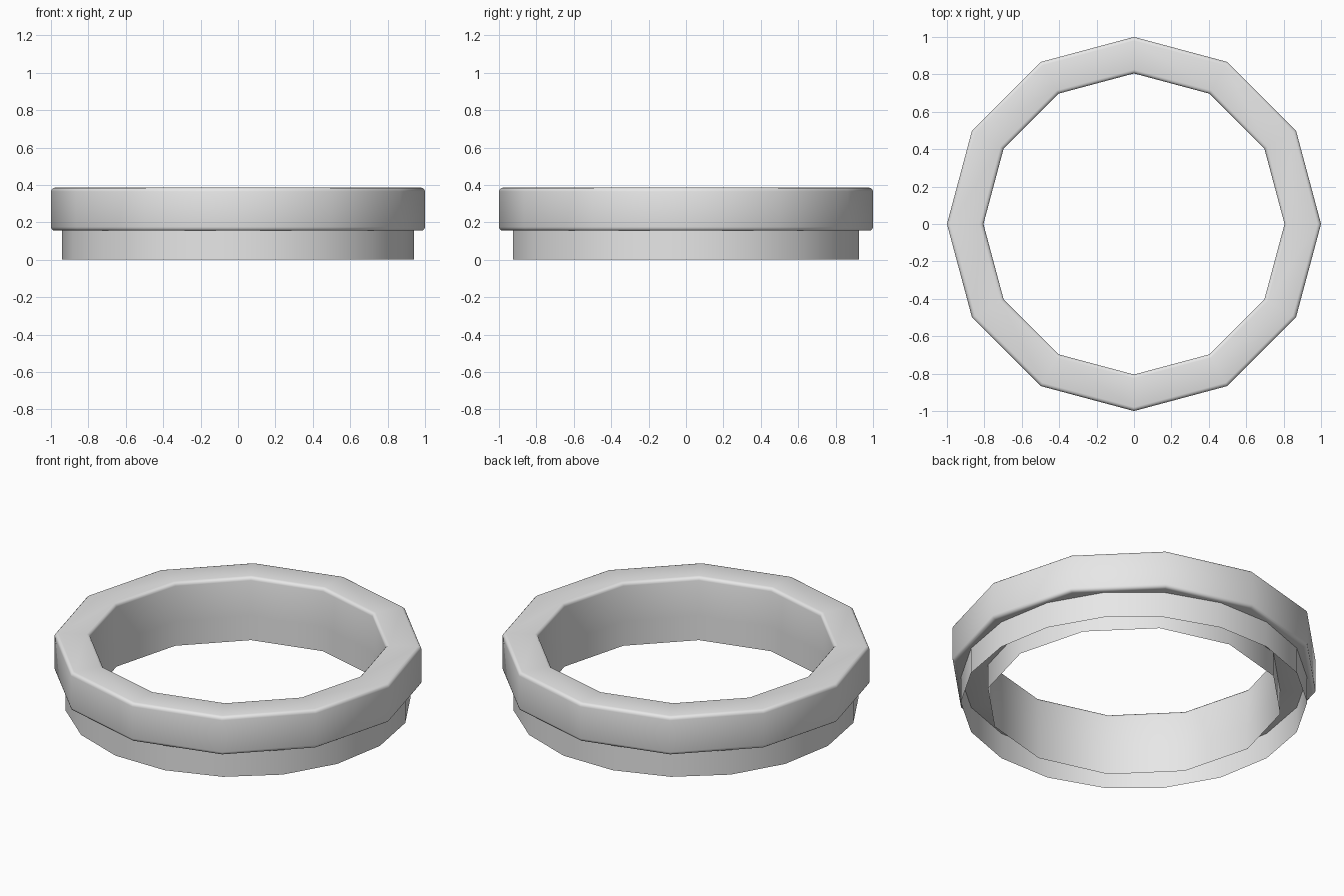
import bpy, bmesh, math

if "Cube" in bpy.data.objects:
    bpy.data.objects.remove(bpy.data.objects["Cube"])

grey = bpy.data.materials.new("plain_grey")
grey.diffuse_color = (0.8, 0.8, 0.8, 1.0)
grey.use_nodes = True
grey.node_tree.nodes["Principled BSDF"].inputs["Base Color"].default_value = grey.diffuse_color


def revolve(name, profile, sides):
    """Sweep an open (radius, height) profile around z."""
    bm = bmesh.new()
    rings = []
    for i in range(sides):
        a = 2 * math.pi * i / sides
        rings.append([bm.verts.new((r * math.cos(a), r * math.sin(a), z))
                      for r, z in profile])
    for i in range(sides):
        p, q = rings[i], rings[(i + 1) % sides]
        for j in range(len(profile) - 1):
            face = bm.faces.new((p[j], q[j], q[j + 1], p[j + 1]))
            face.smooth = True
    mesh = bpy.data.meshes.new(name)
    bm.to_mesh(mesh)
    bm.free()
    mesh.materials.append(grey)
    obj = bpy.data.objects.new(name, mesh)
    bpy.context.collection.objects.link(obj)
    return obj


def rounded(r, z, start, radius=0.02, steps=3):
    """Quarter-round corner, turning clockwise from the start angle."""
    return [(r + radius * math.cos(math.radians(start - 90 * k / steps)),
             z + radius * math.sin(math.radians(start - 90 * k / steps)))
            for k in range(steps + 1)]


R_IN, R_OUT, Z_LOW, Z_TOP, B = 0.805, 1.0, 0.155, 0.385, 0.02

# Upper collar: inner wall up from the base, rounded rim, outer band, underside
collar = [(R_IN, 0.008), (R_IN, Z_LOW)]
collar += rounded(R_IN + B, Z_TOP - B, 180)
collar += rounded(R_OUT - B, Z_TOP - B, 90)
collar += rounded(R_OUT - B, Z_LOW + B, 0)
collar += [(R_IN, Z_LOW)]
# the profile runs clockwise, so faces are turned outwards afterwards
ring = revolve("collar_ring", collar, 12)

# Lower skirt: thin open band under the collar
skirt = revolve("lower_skirt", [(0.94, Z_LOW + 0.003), (0.94, 0.0)], 18)

for obj in (ring, skirt):
    obj.data.flip_normals()
    # make sure the outermost faces point away from the axis
    face = max(obj.data.polygons, key=lambda f: f.center.xy.length)
    if face.normal.xy.dot(face.center.xy) < 0:
        obj.data.flip_normals()
